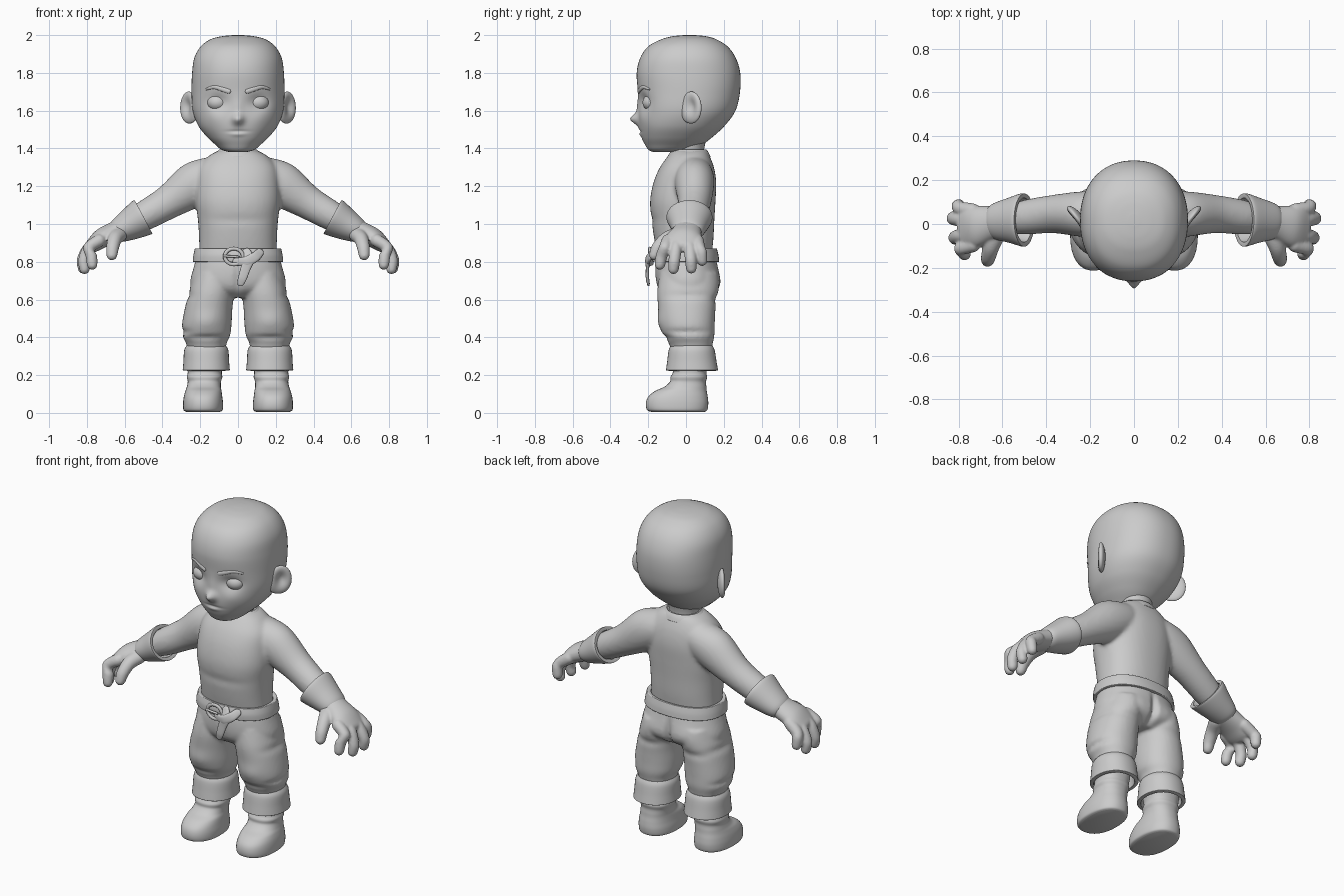
import bpy, bmesh, math
from mathutils import Vector, Matrix

cube = bpy.data.objects.get("Cube")
if cube:
    bpy.data.objects.remove(cube, do_unlink=True)

clay = bpy.data.materials.new("plain_grey")
clay.use_nodes = True
GREY = (0.6, 0.6, 0.6, 1)
clay.diffuse_color = GREY
clay.node_tree.nodes["Principled BSDF"].inputs["Base Color"].default_value = GREY
clay.node_tree.nodes["Principled BSDF"].inputs["Roughness"].default_value = 0.7


# --- helpers -------------------------------------------------------------
def smooth_between(a, b, c, d, t):
    """Catmull-Rom step from b to c."""
    return b + (c - a) * t / 2 + (2 * a - 5 * b + 4 * c - d) * t * t / 2 \
        + (3 * b - a - 3 * c + d) * t ** 3 / 2


def loft(bm, frames, sides=40, steps=6, power=2.0, cap=True):
    """Skin rounded sections given as (centre, half axis, half axis)."""
    last = len(frames) - 1
    sections = []
    for i in range(last):
        keys = [frames[max(i - 1, 0)], frames[i], frames[i + 1], frames[min(i + 2, last)]]
        for s in range(steps):
            sections.append([smooth_between(*column, s / steps) for column in zip(*keys)])
    sections.append(frames[last])
    rows = []
    for centre, u, v in sections:
        row = []
        for k in range(sides):
            a = math.tau * k / sides
            c, s = math.cos(a), math.sin(a)
            p = centre + u * math.copysign(abs(c) ** (2 / power), c) \
                + v * math.copysign(abs(s) ** (2 / power), s)
            row.append(bm.verts.new(p))
        rows.append(row)
    for low, high in zip(rows, rows[1:]):
        for k in range(sides):
            n = (k + 1) % sides
            bm.faces.new((low[k], low[n], high[n], high[k]))
    if cap:
        bm.faces.new(rows[0])
        bm.faces.new(rows[-1])


def stack(bm, rings, side=1, **options):
    """Upright loft from rings of (z, x, front y, back y, half width)."""
    loft(bm, [(Vector((side * x, (f + b) / 2, z)), Vector((w, 0, 0)), Vector((0, (b - f) / 2, 0)))
              for z, x, f, b, w in rings], **options)


def tube(bm, points, across=(0, 1, 0), side=1, rounded=True, **options):
    """Loft along points of (x, y, z, half width, half thickness)."""
    pts = [(Vector((side * x, y, z)), w, t) for x, y, z, w, t in points]
    if rounded:
        for end, before in ((0, 1), (-1, -2)):
            p, w, t = pts[end]
            way = (p - pts[before][0]).normalized() * t
            extra = [(p + way * 0.7, w * 0.7, t * 0.7), (p + way, w * 0.1, t * 0.1)]
            pts = extra[::-1] + pts if end == 0 else pts + extra
    frames = []
    for i, (p, w, t) in enumerate(pts):
        way = (pts[min(i + 1, len(pts) - 1)][0] - pts[max(i - 1, 0)][0]).normalized()
        u = Vector(across)
        u = (u - way * u.dot(way)).normalized()
        frames.append((p, u * w, way.cross(u) * t))
    loft(bm, frames, **options)


def push(bm, centre, radii, move):
    """Soft sculpting stroke."""
    for v in bm.verts:
        d = sum(((a - b) / r) ** 2 for a, b, r in zip(v.co, centre, radii))
        v.co += Vector(move) * math.exp(-d)


def ball(bm, centre, radii, turn=0):
    place = Matrix.Translation(centre) @ Matrix.Rotation(turn, 4, 'Z') @ Matrix.Diagonal((*radii, 1))
    bmesh.ops.create_uvsphere(bm, u_segments=40, v_segments=28, radius=1, matrix=place)


def finish(name, bm, voxel=0, soften=3, shell=0, mirror=False):
    bmesh.ops.recalc_face_normals(bm, faces=bm.faces)
    mesh = bpy.data.meshes.new(name)
    bm.to_mesh(mesh)
    bm.free()
    mesh.materials.append(clay)
    obj = bpy.data.objects.new(name, mesh)
    bpy.context.collection.objects.link(obj)
    for poly in mesh.polygons:
        poly.use_smooth = True
    if voxel:
        mod = obj.modifiers.new("blend", 'REMESH')
        mod.mode, mod.voxel_size, mod.use_smooth_shade = 'VOXEL', voxel, True
        mod = obj.modifiers.new("soften", 'SMOOTH')
        mod.factor, mod.iterations = 0.5, soften
    if shell:
        mod = obj.modifiers.new("shell", 'SOLIDIFY')
        mod.thickness, mod.offset = shell, -1
        mod = obj.modifiers.new("edge", 'BEVEL')
        mod.width, mod.segments = shell / 3, 3
    if mirror:
        obj.modifiers.new("mirror", 'MIRROR')
    return obj


# --- head ----------------------------------------------------------------
bm = bmesh.new()
stack(bm, [(1.38, 0, -.17, -.06, .04), (1.392, 0, -.198, .02, .085), (1.42, 0, -.217, .085, .12),
           (1.46, 0, -.236, .14, .163), (1.52, 0, -.25, .205, .21), (1.6, 0, -.252, .262, .24),
           (1.7, 0, -.255, .286, .246), (1.8, 0, -.261, .287, .243), (1.88, 0, -.242, .263, .231),
           (1.94, 0, -.2, .22, .197), (1.978, 0, -.13, .16, .145), (1.994, 0, -.07, .105, .085),
           (2, 0, -.01, .045, .025)], sides=120, steps=10, power=2.2)
push(bm, (0, -.26, 1.555), (.028, .1, .028), (0, -.042, 0))
push(bm, (0, -.26, 1.61), (.022, .1, .05), (0, -.008, 0))
push(bm, (0, -.25, 1.49), (.05, .1, .007), (0, .007, 0))
push(bm, (0, -.25, 1.475), (.035, .1, .012), (0, -.006, 0))
for s in (1, -1):
    push(bm, (s * .105, -.22, 1.645), (.055, .1, .042), (0, .026, 0))
    push(bm, (s * .12, -.22, 1.56), (.05, .1, .04), (0, -.005, 0))
finish("head", bm)


def brow_y(x):
    return .016 - .268 * (1 - (x / .245) ** 2.2) ** (1 / 2.2)


bm = bmesh.new()
ball(bm, (.108, -.178, 1.643), (.056, .052, .046))
finish("eyeball", bm, mirror=True)

bm = bmesh.new()
tube(bm, [(x, brow_y(x), z, .008, w) for x, z, w in
          ((.05, 1.703, .013), (.085, 1.715, .013), (.125, 1.725, .011), (.165, 1.714, .006))], sides=16)
finish("eyebrow", bm, mirror=True)

bm = bmesh.new()
ball(bm, (.262, .028, 1.615), (.024, .066, .086), math.radians(-38))
push(bm, (.285, .012, 1.622), (.034, .034, .048), (-.02, .02, 0))
push(bm, (.25, .0, 1.54), (.05, .05, .04), (-.012, -.008, .005))
finish("ear", bm, mirror=True)

bm = bmesh.new()
stack(bm, [(1.3, 0, -.07, .11, .095), (1.38, 0, -.062, .095, .085), (1.46, 0, -.08, .11, .1)])
finish("neck", bm)

# --- shirt with sleeves --------------------------------------------------
bm = bmesh.new()
stack(bm, [(.83, 0, -.15, .135, .205), (.92, 0, -.168, .145, .206), (1.02, 0, -.182, .15, .212),
           (1.12, 0, -.19, .156, .224), (1.22, 0, -.172, .16, .22), (1.3, 0, -.138, .148, .205),
           (1.36, 0, -.095, .125, .155), (1.39, 0, -.07, .108, .1)], sides=64, power=2.3)
for s in (1, -1):
    tube(bm, [(.12, .042, 1.262, .1, .1), (.23, .045, 1.21, .104, .118), (.37, .045, 1.115, .087, .09),
              (.5, .03, 1.04, .078, .078), (.59, .02, .99, .06, .06)], side=s)
push(bm, (0, -.18, 1.02), (.2, .05, .02), (0, .006, 0))
finish("shirt", bm, voxel=.011, soften=8)

bm = bmesh.new()
stack(bm, [(1.355, 0, -.1, .13, .14), (1.378, 0, -.085, .12, .118), (1.395, 0, -.07, .108, .098)], cap=False)
finish("collar", bm, shell=.014)

# --- gloves --------------------------------------------------------------
bm = bmesh.new()
tube(bm, [(.57, .015, .995, .07, .06), (.65, .005, .958, .078, .056), (.72, -.01, .925, .095, .052),
          (.768, -.018, .888, .1, .04)])
for y, tip_x, tip_y, tip_z in ((-.095, .772, -.138, .785), (-.045, .812, -.066, .762),
                               (.015, .82, .028, .765), (.06, .798, .085, .805)):
    tube(bm, [(.735, y, .912, .034, .034), (.79, y * .6 + tip_y * .4, .872, .032, .032),
              (tip_x + .004, y * .2 + tip_y * .8, tip_z + .045, .031, .03),
              (tip_x, tip_y, tip_z, .028, .028)], sides=20)
tube(bm, [(.63, -.04, .945, .045, .04), (.652, -.105, .92, .038, .037), (.664, -.15, .875, .034, .033),
          (.668, -.168, .835, .029, .028)], across=(1, 0, 0), sides=20)
finish("glove", bm, voxel=.0065, soften=5, mirror=True)

bm = bmesh.new()
tube(bm, [(.5, .018, 1.038, .121, .1), (.515, .018, 1.03, .12, .1), (.57, .016, .998, .102, .085),
          (.63, .012, .966, .084, .066), (.652, .01, .955, .07, .054)], rounded=False, cap=False, sides=48)
finish("glove_cuff", bm, shell=.02, mirror=True)

# --- trousers ------------------------------------------------------------
bm = bmesh.new()
stack(bm, [(.61, 0, -.09, .11, .17), (.65, 0, -.14, .165, .24), (.7, 0, -.16, .18, .252),
           (.78, 0, -.162, .168, .232), (.86, 0, -.147, .148, .21)], sides=64, power=2.2)
for s in (1, -1):
    stack(bm, [(.335, .165, -.08, .135, .1), (.37, .168, -.092, .142, .108), (.41, .168, -.118, .15, .126),
               (.47, .165, -.135, .152, .131), (.55, .156, -.146, .156, .126),
               (.64, .14, -.152, .165, .12), (.74, .12, -.14, .16, .11)], side=s, sides=48, power=2.15)
    # knee and hip folds
    push(bm, (s * .17, -.13, .48), (.07, .06, .05), (0, -.012, 0))
    push(bm, (s * .17, -.12, .4), (.15, .08, .012), (0, .014, 0))
    push(bm, (s * .29, 0, .43), (.06, .15, .014), (-s * .012, 0, 0))
    push(bm, (s * .25, .02, .62), (.05, .12, .018), (-s * .01, 0, 0))
    push(bm, (s * .12, .17, .69), (.07, .06, .06), (0, .012, 0))
    push(bm, (s * .15, .15, .6), (.1, .06, .02), (0, -.01, 0))
push(bm, (0, .17, .68), (.015, .06, .09), (0, -.03, 0))
push(bm, (0, -.16, .7), (.012, .06, .08), (0, .012, 0))
finish("trousers", bm, voxel=.0095, soften=4)

bm = bmesh.new()
stack(bm, [(.225, .168, -.106, .17, .125), (.27, .168, -.1, .162, .121), (.33, .168, -.092, .152, .117),
           (.357, .168, -.08, .14, .104)], cap=False, power=2.15)
finish("trouser_cuff", bm, shell=.022, mirror=True)

# --- boots ---------------------------------------------------------------
bm = bmesh.new()
stack(bm, [(.006, .185, -.185, .1, .09), (.016, .185, -.207, .113, .104), (.05, .185, -.212, .118, .106),
           (.085, .185, -.2, .115, .102), (.115, .183, -.165, .11, .096), (.138, .181, -.115, .108, .09),
           (.165, .178, -.085, .106, .088), (.19, .177, -.082, .112, .094), (.215, .176, -.07, .108, .09),
           (.26, .174, -.074, .116, .094), (.31, .17, -.07, .115, .09)], sides=48, power=2.3)
finish("boot", bm, mirror=True)

# --- belt, buckle and hanging strap -------------------------------------
bm = bmesh.new()
stack(bm, [(.8, 0, -.178, .176, .24), (.835, 0, -.18, .172, .236), (.872, 0, -.172, .163, .228)],
      sides=64, cap=False, power=2.25)
finish("belt", bm, shell=.024)

bm = bmesh.new()
corners = [Vector((-.022 + .048 * math.cos(a), -.192, .828 + .042 * math.sin(a)))
           for a in (math.tau * k / 24 for k in range(25))]
tube(bm, [(*p, .008, .01) for p in corners], rounded=False, sides=12, steps=1, cap=False)
tube(bm, [(-.07, -.197, .83, .007, .006), (0, -.2, .826, .007, .006)], sides=12)
finish("buckle", bm)

bm = bmesh.new()
tube(bm, [(.045, -.182, .85, .01, .024), (.06, -.2, .815, .012, .028), (.04, -.204, .765, .009, .026),
          (.024, -.204, .715, .009, .023), (.014, -.2, .69, .008, .02)], sides=24, power=2.6)
finish("hanging_strap", bm)

bm = bmesh.new()
tube(bm, [(-.01, -.184, .8, .012, .02), (.045, -.203, .802, .013, .026), (.09, -.194, .825, .011, .026),
          (.115, -.172, .85, .009, .022)], sides=24, power=2.6)
finish("knot_strap", bm)
